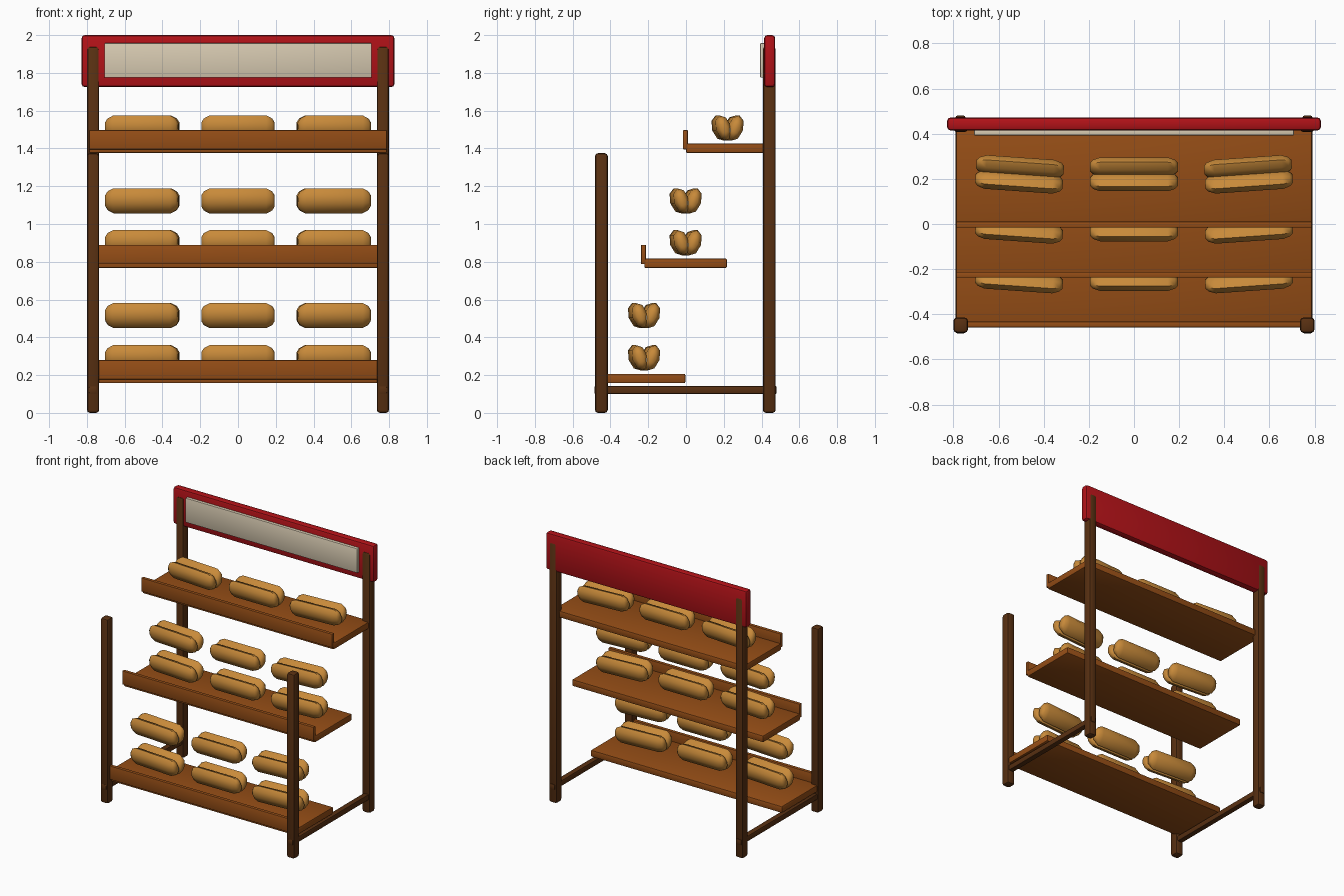
import bpy, bmesh, math
from mathutils import Matrix

cube = bpy.data.objects.get("Cube")
if cube:
    bpy.data.objects.remove(cube, do_unlink=True)


def material(name, rgb):
    m = bpy.data.materials.new(name)
    m.use_nodes = True
    m.diffuse_color = (*rgb, 1)
    m.node_tree.nodes["Principled BSDF"].inputs["Base Color"].default_value = (*rgb, 1)
    return m


DARK = material("dark wood", (0.10, 0.03, 0.006))
WOOD = material("shelf wood", (0.30, 0.075, 0.008))
RED = material("sign red", (0.44, 0.006, 0.009))
CREAM = material("cream", (0.68, 0.59, 0.44))
CRUST = material("bread crust", (0.58, 0.255, 0.042))


def finish(name, bm, mats, angle):
    bmesh.ops.recalc_face_normals(bm, faces=bm.faces)
    mesh = bpy.data.meshes.new(name)
    bm.to_mesh(mesh)
    bm.free()
    for m in mats:
        mesh.materials.append(m)
    ob = bpy.data.objects.new(name, mesh)
    bpy.context.collection.objects.link(ob)
    bpy.ops.object.select_all(action="DESELECT")
    ob.select_set(True)
    bpy.context.view_layer.objects.active = ob
    bpy.ops.object.shade_smooth_by_angle(angle=math.radians(angle))
    return ob


def box(name, x, y, z, mat, bevel):
    """Bevelled box between the (low, high) limits on each axis."""
    bm = bmesh.new()
    bmesh.ops.create_cube(bm, size=1)
    for v in bm.verts:
        v.co = [(lo + hi) / 2 + c * (hi - lo) for c, (lo, hi) in zip(v.co, (x, y, z))]
    bmesh.ops.bevel(bm, geom=bm.edges[:], offset=bevel, segments=2,
                    profile=0.5, affect="EDGES")
    return finish(name, bm, [mat], 35)


# Posts and side rails
for side, s in (("left", 1), ("right", -1)):
    px = sorted((s * 0.735, s * 0.80))
    box(f"front_post_{side}", px, (-0.482, -0.414), (0, 1.375), DARK, 0.016)
    box(f"back_post_{side}", px, (0.407, 0.475), (0, 1.94), DARK, 0.016)
    box(f"side_rail_{side}", sorted((s * 0.747, s * 0.79)), (-0.485, 0.48),
        (0.10, 0.143), DARK, 0.008)

# Header sign
box("sign_board", (-0.828, 0.828), (0.414, 0.472), (1.725, 2.0), RED, 0.016)
box("sign_panel", (-0.708, 0.708), (0.392, 0.42), (1.775, 1.957), CREAM, 0.005)


def lobe(bm, side):
    """One leaning half of a bun: an eight-sided rounded loaf along x."""
    profile = [(0.194, 0.45), (0.181, 0.76), (0.15, 1.0)]
    stations = [(-x, s) for x, s in profile] + [(x, s) for x, s in reversed(profile)]
    tilt = math.radians(18) * side
    rings = []
    for x, s in stations:
        ring = []
        for k in range(8):
            a = math.tau * k / 8
            u, w = 0.041 * s * math.cos(a), 0.07 * s * math.sin(a)
            y = u * math.cos(tilt) + w * math.sin(tilt) + side * 0.032
            z = w * math.cos(tilt) - u * math.sin(tilt)
            ring.append(bm.verts.new((x, y, z)))
        rings.append(ring)
    for a, b in zip(rings, rings[1:]):
        for k in range(8):
            n = (k + 1) % 8
            bm.faces.new((a[k], a[n], b[n], b[k]))
    bm.faces.new(rings[0])
    bm.faces.new(rings[-1])


def bun(name, location, turn):
    bm = bmesh.new()
    lobe(bm, 1)
    lobe(bm, -1)
    # Cream crumb in the split
    crumb = bmesh.ops.create_cone(
        bm, cap_ends=True, segments=8, radius1=0.012, radius2=0.012, depth=0.365,
        matrix=Matrix.Translation((0, 0, -0.012)) @ Matrix.Rotation(math.pi / 2, 4, "Y"))
    for v in crumb["verts"]:
        for f in v.link_faces:
            f.material_index = 1
    ob = finish(name, bm, [CRUST, CREAM], 48)
    ob.location = location
    ob.rotation_euler.z = math.radians(turn)


# Stepped shelves, each with a front lip and rows of buns
shelves = [("bottom", -0.222, 0.157, (0.292, 0.515)),
           ("middle", -0.002, 0.767, (0.901, 1.122)),
           ("top", 0.22, 1.375, (1.508,))]
for level, y, z, rows in shelves:
    box(f"{level}_shelf", (-0.788, 0.788), (y - 0.219, y + 0.219), (z, z + 0.05), WOOD, 0.008)
    box(f"{level}_shelf_lip", (-0.788, 0.788), (y - 0.236, y - 0.21),
        (z + 0.02, z + 0.122), WOOD, 0.004)
    for r, height in enumerate(rows):
        for i in (-1, 0, 1):
            bun(f"{level}_bun_{r + 1}_{i + 2}", (i * 0.507, y, height), 4 * i)
